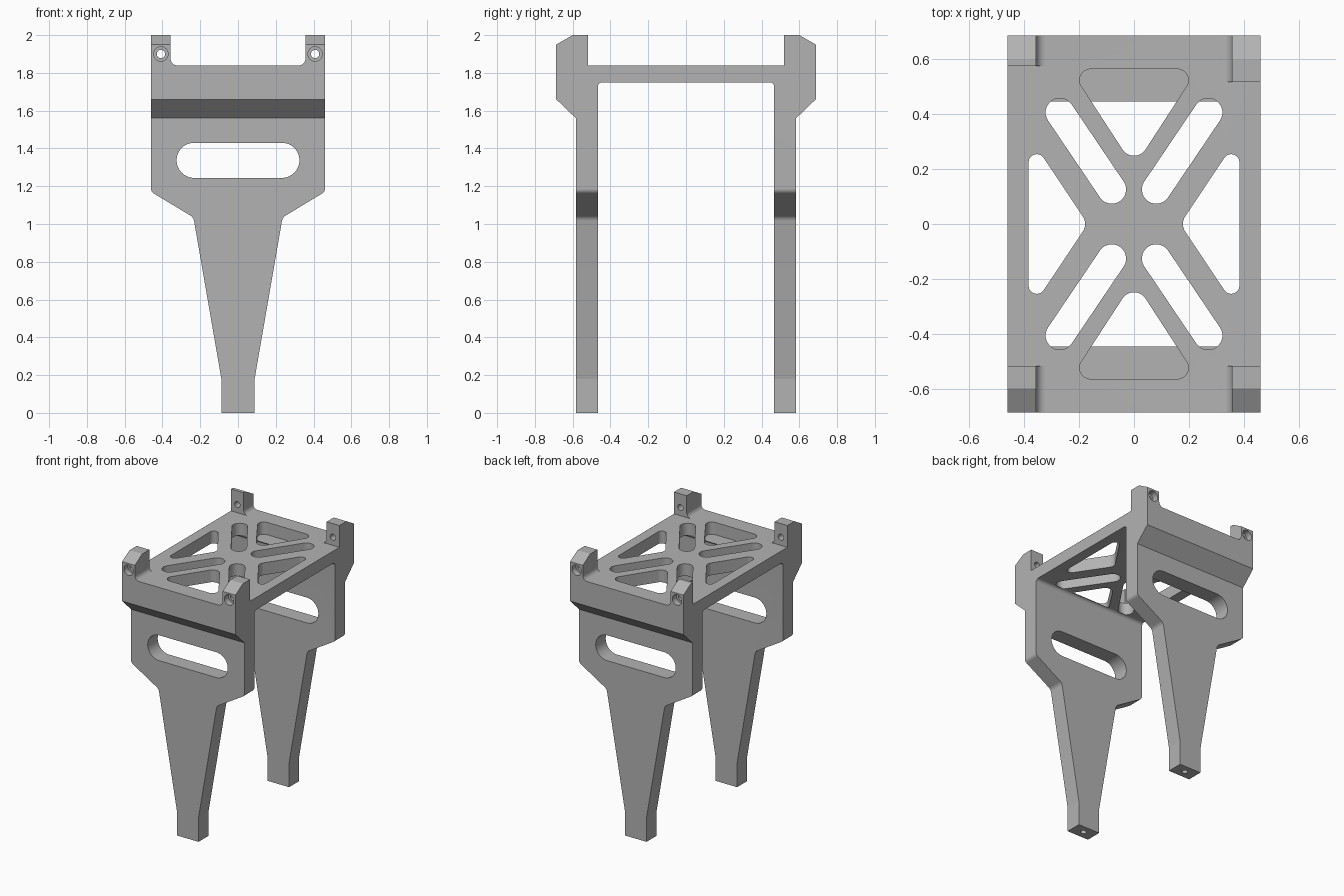
import bpy, bmesh, math
from mathutils import Vector

if "Cube" in bpy.data.objects:
    bpy.data.objects.remove(bpy.data.objects["Cube"])

grey = bpy.data.materials.new("plain_grey")
grey.use_nodes = True
colour = (0.45, 0.45, 0.45, 1)
grey.diffuse_color = colour
grey.node_tree.nodes["Principled BSDF"].inputs["Base Color"].default_value = colour

STEP = math.radians(7.5)


def rounded(corners):
    """Outline from (u, v, radius) corners, each filleted by its radius."""
    out = []
    for i, (u, v, r) in enumerate(corners):
        p = Vector((u, v))
        if r == 0:
            out.append(p)
            continue
        a = (Vector(corners[i - 1][:2]) - p).normalized()
        b = (Vector(corners[(i + 1) % len(corners)][:2]) - p).normalized()
        half = a.angle(b) / 2
        centre = p + (a + b).normalized() * r / math.sin(half)
        start = p + a * r / math.tan(half) - centre
        end = p + b * r / math.tan(half) - centre
        sweep = math.pi - 2 * half
        n = max(2, math.ceil(sweep / STEP))
        for k in range(n + 1):
            t = k / n
            out.append(centre + (start * math.sin((1 - t) * sweep)
                                 + end * math.sin(t * sweep)) / math.sin(sweep))
    return out


def capsule(p, q, r):
    """Slot outline around the segment p-q."""
    p, q = Vector(p), Vector(q)
    heading = math.atan2(q.y - p.y, q.x - p.x)
    out = []
    for centre, first in ((q, heading - math.pi / 2), (p, heading + math.pi / 2)):
        for k in range(25):
            a = first + k * STEP
            out.append(centre + Vector((math.cos(a), math.sin(a))) * r)
    return out


def circle(u, v, r):
    return [Vector((u + r * math.cos(k * STEP), v + r * math.sin(k * STEP))) for k in range(48)]


def prism(name, outline, axis, lo, hi):
    """Extrude a 2D outline along an axis."""
    place = {"x": lambda p, d: (d, p[0], p[1]),
             "y": lambda p, d: (p[0], d, p[1]),
             "z": lambda p, d: (p[0], p[1], d)}[axis]
    bm = bmesh.new()
    low = [bm.verts.new(place(p, lo)) for p in outline]
    high = [bm.verts.new(place(p, hi)) for p in outline]
    bm.faces.new(low)
    bm.faces.new(high)
    for i in range(len(low)):
        bm.faces.new((low[i - 1], low[i], high[i], high[i - 1]))
    bmesh.ops.recalc_face_normals(bm, faces=bm.faces)
    mesh = bpy.data.meshes.new(name)
    bm.to_mesh(mesh)
    bm.free()
    mesh.materials.append(grey)
    ob = bpy.data.objects.new(name, mesh)
    bpy.context.collection.objects.link(ob)
    return ob


def mirrored(half):
    """Close a right-hand half outline with its mirror image."""
    return half + [(-c[0],) + tuple(c[1:]) for c in reversed(half)]


def combine(target, tool, operation="DIFFERENCE"):
    mod = target.modifiers.new(tool.name, "BOOLEAN")
    mod.operation, mod.solver, mod.object = operation, "EXACT", tool
    bpy.context.view_layer.objects.active = target
    bpy.ops.object.modifier_apply(modifier=mod.name)
    bpy.data.objects.remove(tool)


# Side section: two legs, flared shoulders, deck and upright lugs
section = mirrored([(0.467, 1.75, 0.025), (0.467, 0, 0), (0.583, 0, 0), (0.583, 1.56, 0),
                    (0.687, 1.66, 0), (0.687, 1.95, 0), (0.60, 2, 0), (0.518, 2, 0),
                    (0.518, 1.84, 0)])
frame = prism("bracket_frame", rounded(section), "x", -0.6, 0.6)

# Front silhouette: tapered legs, wide shoulders, notch between the lugs
front = mirrored([(0.088, -0.1, 0), (0.088, 0.18, 0), (0.236, 1.035, 0.04), (0.46, 1.17, 0.03),
                  (0.46, 2.1, 0), (0.357, 2.1, 0), (0.357, 1.84, 0.035)])
combine(frame, prism("front_silhouette", rounded(front), "y", -1, 1), "INTERSECT")

# Shorter lug at the back right corner
step = [(-0.6, 0.4), (-0.3, 0.4), (-0.3, 0.575), (-0.6, 0.575)]
combine(frame, prism("lug_step", step, "z", 1.84, 2.2))

# Long slot through both legs
combine(frame, prism("leg_slot", capsule((-0.232, 1.337), (0.232, 1.337), 0.093), "y", -1, 1))

# Deck openings: triangles at ends and sides, diagonal slots between them
end_hole = [(0, 0.207, 0.05), (0.232, 0.564, 0.04), (-0.232, 0.564, 0.04)]
side_hole = [(0.168, 0, 0.05), (0.384, 0.323, 0.03), (0.384, -0.323, 0.03)]
deck = (1.7495, 1.9)
for s in (-1, 1):
    combine(frame, prism("end_opening", rounded([(u, s * v, r) for u, v, r in end_hole]), "z", *deck))
    combine(frame, prism("side_opening", rounded([(s * u, v, r) for u, v, r in side_hole]), "z", *deck))
    for t in (-1, 1):
        slot = capsule((s * 0.081, t * 0.126), (s * 0.27, t * 0.406), 0.052)
        combine(frame, prism("diagonal_slot", slot, "z", *deck))

# Screw holes with counterbores in the lugs, and blind holes in the feet
for s in (-1, 1):
    combine(frame, prism("lug_hole", circle(s * 0.408, 1.9, 0.022), "y", -1, 1))
    for t in (-1, 1):
        bore = prism("counterbore", circle(s * 0.408, 1.9, 0.038), "y", t * 0.64, t * 0.8)
        combine(frame, bore)
    combine(frame, prism("foot_hole", circle(0, s * 0.525, 0.02), "z", -0.1, 0.15))

bpy.ops.object.select_all(action="DESELECT")
frame.select_set(True)
bpy.context.view_layer.objects.active = frame
bpy.ops.object.shade_smooth_by_angle(angle=math.radians(9))
